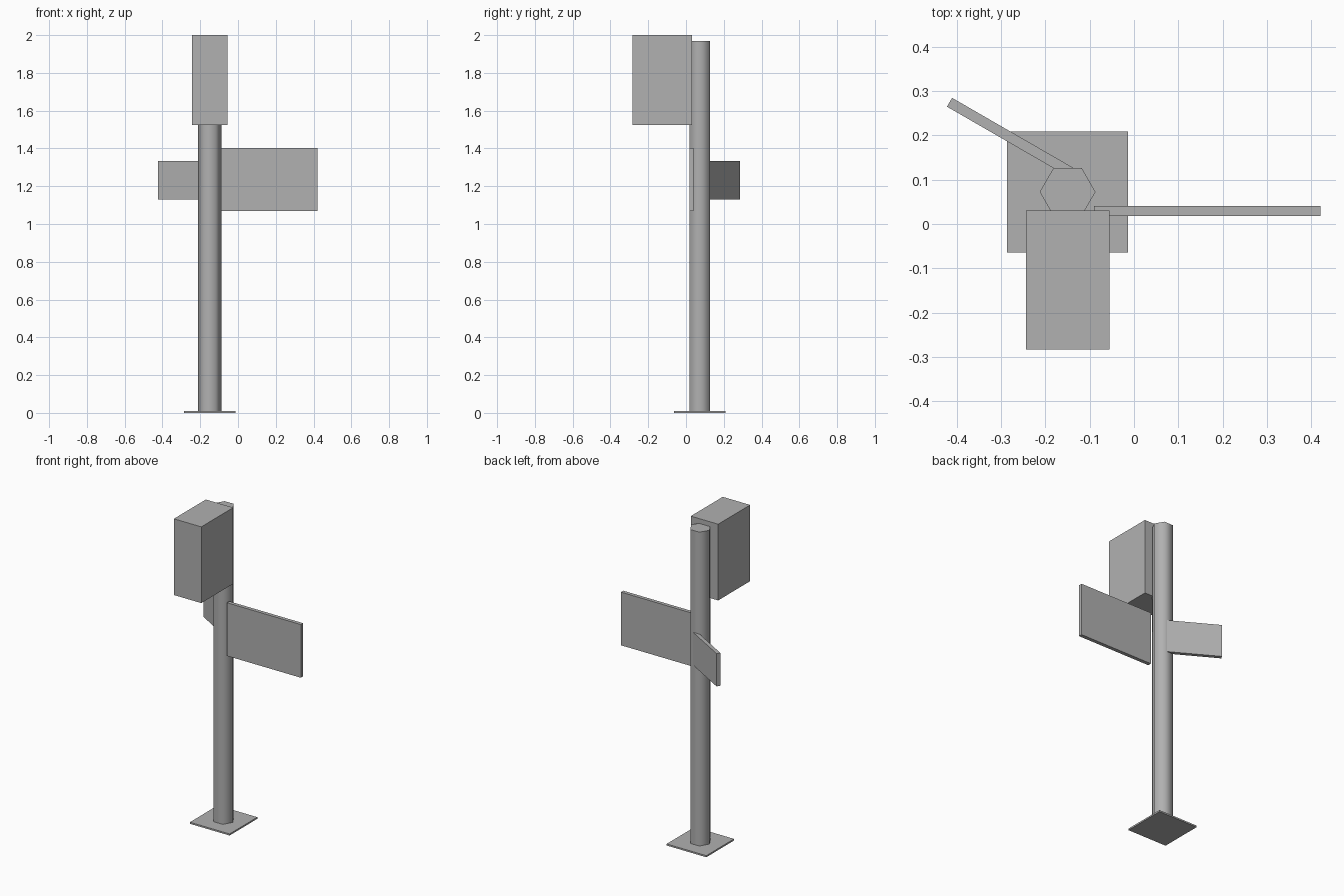
import bpy
from math import radians
from mathutils import Vector

if "Cube" in bpy.data.objects:
    bpy.data.objects.remove(bpy.data.objects["Cube"])

# dark grey shared by all parts
grey = bpy.data.materials.new("dark_grey")
grey.diffuse_color = (0.44, 0.44, 0.44, 1)
grey.use_nodes = True
grey.node_tree.nodes["Principled BSDF"].inputs["Base Color"].default_value = grey.diffuse_color


def box(name, lo, hi):
    """Axis-aligned box between two corners."""
    lo, hi = Vector(lo), Vector(hi)
    bpy.ops.mesh.primitive_cube_add(size=1, location=(lo + hi) / 2)
    ob = bpy.context.object
    ob.name = name
    ob.scale = hi - lo
    bpy.ops.object.transform_apply(location=False, rotation=False, scale=True)
    ob.data.materials.append(grey)
    return ob


PX, PY = -0.15, 0.0725

# square foot plate
box("base_plate", (PX - 0.137, PY - 0.137, 0), (PX + 0.137, PY + 0.137, 0.01))

# six-sided post, smooth sides with sharp caps
bpy.ops.mesh.primitive_cylinder_add(vertices=6, radius=0.063, depth=1.965,
                                    location=(PX, PY, 0.005 + 1.965 / 2),
                                    rotation=(0, 0, radians(30)))
post = bpy.context.object
post.name = "post"
post.data.materials.append(grey)
bpy.ops.object.shade_smooth_by_angle(angle=radians(70))

# box on the front at the top
box("head_box", (-0.244, -0.284, 1.524), (-0.055, 0.031, 2.0))

# large sign board pointing right
box("large_board", (-0.09, 0.018, 1.07), (0.421, 0.041, 1.402))

# small board angled out to the back left, inner end buried in the post
small = box("small_board", (-0.159, -0.0115, -0.1025), (0.159, 0.0115, 0.1025))
small.location = (-0.279, 0.1955, 1.231)
small.rotation_euler.z = radians(-30)
